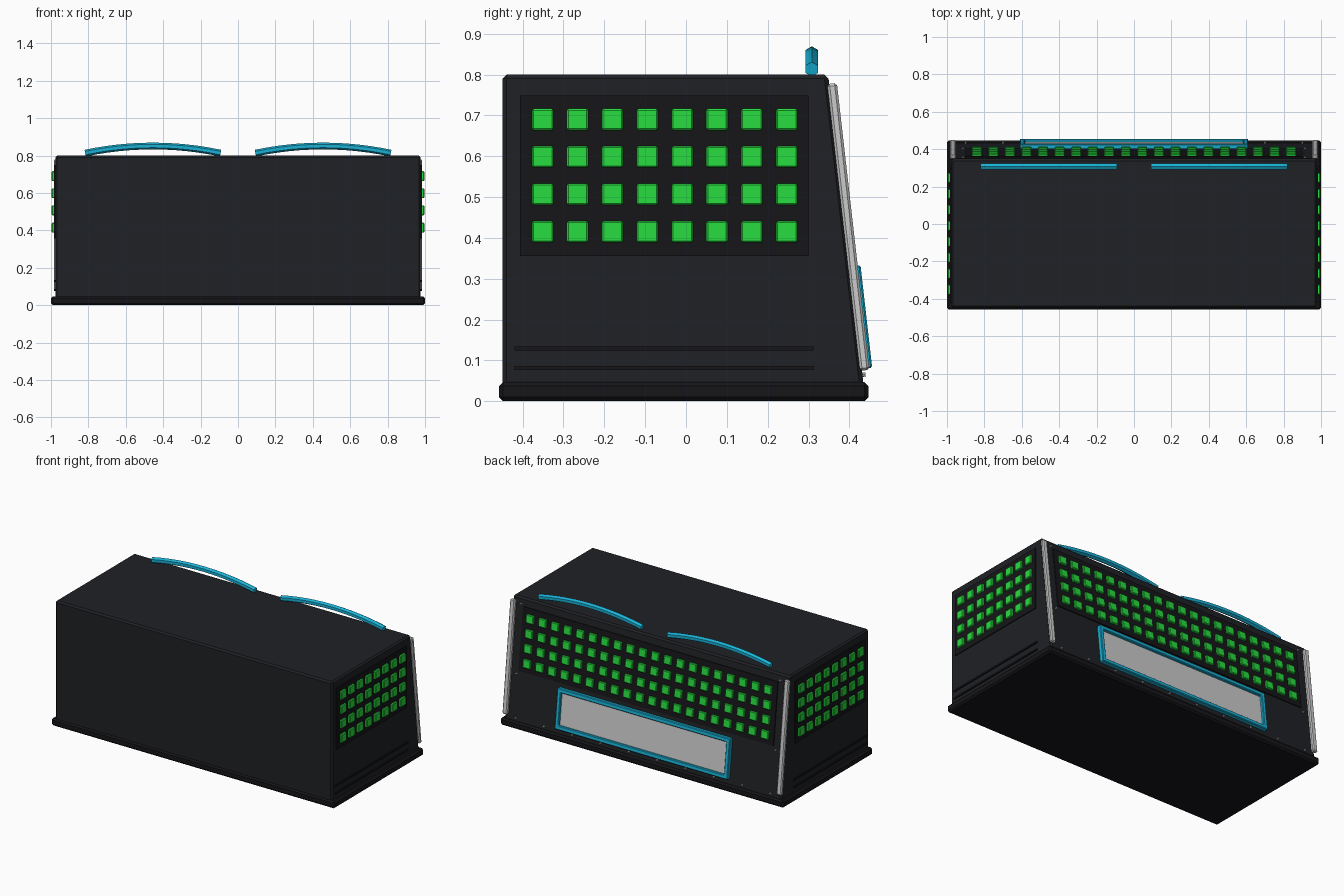
import bpy, bmesh, math
from mathutils import Matrix, Vector

if "Cube" in bpy.data.objects:
    bpy.data.objects.remove(bpy.data.objects["Cube"])


def material(name, rgb):
    m = bpy.data.materials.new(name)
    m.diffuse_color = (*rgb, 1)
    m.use_nodes = True
    m.node_tree.nodes["Principled BSDF"].inputs["Base Color"].default_value = m.diffuse_color
    return m


BLACK = material("black_shell", (0.014, 0.015, 0.018))
DARK = material("dark_panel", (0.008, 0.008, 0.010))
GREEN = material("green_light", (0.02, 0.72, 0.05))
BLUE = material("blue_trim", (0.01, 0.45, 0.68))

# Local frame of the sloped rear face: x across, y outward, z up the slope
LOW, HIGH = Vector((0, 0.434, 0.045)), Vector((0, 0.348, 0.80))
SLOPE = Matrix.Translation(LOW) @ Matrix.Rotation(
    math.atan2(LOW.y - HIGH.y, HIGH.z - LOW.z), 4, 'X')


def finish(bm, name, mat=None, bevel=0, mirror=False):
    bmesh.ops.recalc_face_normals(bm, faces=bm.faces)
    me = bpy.data.meshes.new(name)
    bm.to_mesh(me)
    bm.free()
    ob = bpy.data.objects.new(name, me)
    bpy.context.collection.objects.link(ob)
    if mat:
        me.materials.append(mat)
    if bevel:
        b = ob.modifiers.new("bevel", 'BEVEL')
        b.width, b.segments = bevel, 1
    if mirror:
        ob.modifiers.new("mirror", 'MIRROR').use_mirror_merge = False
    return ob


def boxes(name, items, mat=None, bevel=0, mirror=False, frame=Matrix()):
    """One object from boxes given as (x0, x1, y0, y1, z0, z1)."""
    bm = bmesh.new()
    for x0, x1, y0, y1, z0, z1 in items:
        m = Matrix.Translation(((x0 + x1) / 2, (y0 + y1) / 2, (z0 + z1) / 2))
        s = Matrix.Diagonal((x1 - x0, y1 - y0, z1 - z0, 1))
        bmesh.ops.create_cube(bm, size=1, matrix=frame @ m @ s)
    return finish(bm, name, mat, bevel, mirror)


# Cabinet body: side profile extruded across x
bm = bmesh.new()
profile = [(-0.449, 0.03), (-0.449, 0.80), (0.348, 0.80), (0.436, 0.03)]
face = bm.faces.new([bm.verts.new((-0.977, y, z)) for y, z in profile])
ext = bmesh.ops.extrude_face_region(bm, geom=[face])
bmesh.ops.translate(bm, vec=(1.954, 0, 0),
                    verts=[v for v in ext["geom"] if isinstance(v, bmesh.types.BMVert)])
finish(bm, "cabinet_body", BLACK, 0.01)

# Base plinth
boxes("base_plinth", [(-1, 1, -0.458, 0.447, 0, 0.047)], DARK, 0.01)

# Side light panels, lights and trim ribs
rows = [0.690 - 0.0917 * i for i in range(4)]
boxes("side_light_panel", [(0.97, 0.983, -0.407, 0.30, 0.356, 0.749)], DARK, 0, True)
h = 0.0265
boxes("side_lights", [(0.975, 0.996, y - h, y + h, z - h, z + h)
                      for z in rows for y in [-0.351 + 0.0854 * i for i in range(8)]],
      GREEN, 0.004, True)
boxes("side_ribs", [(0.97, 0.985, -0.42, 0.312, z - 0.005, z + 0.005)
                    for z in (0.081, 0.129)], DARK, 0, True)

# Rear light panel and lights on the slope
boxes("rear_light_panel", [(-0.9, 0.9, -0.005, 0.006, 0.312, 0.708)], DARK, frame=SLOPE)
boxes("rear_lights", [(x - h, x + h, 0, 0.019, z - 0.045 - h, z - 0.045 + h)
                      for z in rows for x in [-0.84 + 1.68 * i / 19 for i in range(20)]],
      GREEN, 0.004, frame=SLOPE)

# Metal corner strips
boxes("corner_strip", [(0.951, 0.985, -0.005, 0.019, 0.03, 0.737)],
      None, 0.006, True, SLOPE)

# Rear window with raised blue frame
boxes("window_plate", [(-0.59, 0.59, -0.002, 0.01, 0.05, 0.27)], frame=SLOPE)
w, a, b = 0.61, 0.034, 0.287
t = 0.026
bm = bmesh.new()
rings = []
for inset, y in ((0, -0.003), (0, 0.026), (t, 0.026), (t, -0.003)):
    rings.append([bm.verts.new(SLOPE @ Vector((sx * (w - inset), y, z)))
                  for sx, z in ((-1, a + inset), (1, a + inset), (1, b - inset), (-1, b - inset))])
for i in range(4):
    r, s = rings[i], rings[(i + 1) % 4]
    for j in range(4):
        k = (j + 1) % 4
        bm.faces.new((r[j], r[k], s[k], s[j]))
finish(bm, "window_frame", BLUE, 0.004)

# Small screws along the lower edge and at the light panel corners
bm = bmesh.new()
spots = [(-0.9 + 0.2 * i, 0.02) for i in range(10)]
spots += [(sx * 0.915, z) for sx in (-1, 1) for z in (0.29, 0.72)]
for x, z in spots:
    bmesh.ops.create_cone(bm, cap_ends=True, segments=8, radius1=0.006, radius2=0.005, depth=0.01,
                          matrix=SLOPE @ Matrix.Translation((x, 0.003, z))
                          @ Matrix.Rotation(-math.pi / 2, 4, 'X'))
finish(bm, "screws")

# Arched carry handles: hexagonal section swept along a shallow arc
bm = bmesh.new()
N, R = 12, 0.018
prev = None
for i in range(N + 1):
    u = 2 * i / N - 1
    cx, cz = 0.455 + 0.362 * u, 0.851 - 0.038 * u * u
    tilt = math.atan(-0.076 * u / 0.362)
    ring = []
    for k in range(6):
        ang = math.pi / 2 + k * math.pi / 3
        n = R * math.sin(ang)
        ring.append(bm.verts.new((cx - n * math.sin(tilt), 0.308 + R * math.cos(ang),
                                  cz + n * math.cos(tilt))))
    if prev:
        for k in range(6):
            bm.faces.new((prev[k], prev[(k + 1) % 6], ring[(k + 1) % 6], ring[k]))
    if i in (0, N):
        bm.faces.new(ring)
    prev = ring
finish(bm, "top_handle", BLUE, 0, True)
